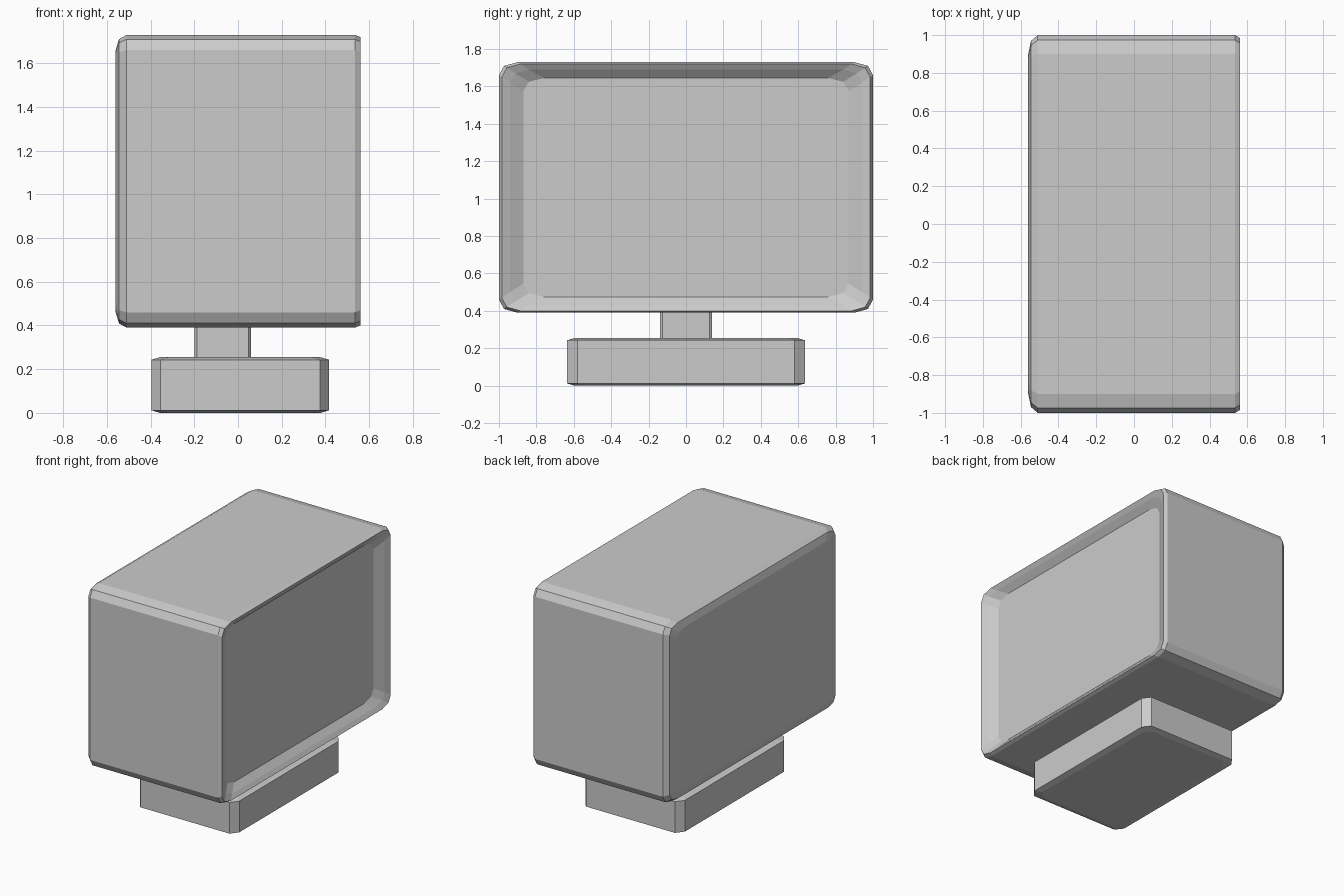
import bpy, bmesh
from mathutils import Vector

if "Cube" in bpy.data.objects:
    bpy.data.objects.remove(bpy.data.objects["Cube"])


def ring(hw, hh, cw, ch, rounded):
    """Rectangle outline with chamfered (or two-facet rounded) corners."""
    corner = [(hw, hh - ch), (hw - cw, hh)]
    if rounded:
        corner.insert(1, (hw - 0.27 * cw, hh - 0.29 * ch))
    flip = corner[::-1]
    return (corner + [(-a, b) for a, b in flip]
            + [(-a, -b) for a, b in corner] + [(a, -b) for a, b in flip])


def loft(name, sections, to_world):
    """Bridge outlines given as (position, outline) and cap both ends."""
    bm = bmesh.new()
    rings = [[bm.verts.new(to_world(a, b, t)) for a, b in pts] for t, pts in sections]
    n = len(rings[0])
    for r0, r1 in zip(rings, rings[1:]):
        for i in range(n):
            j = (i + 1) % n
            bm.faces.new((r0[i], r0[j], r1[j], r1[i]))
    bm.faces.new(rings[0][::-1])
    bm.faces.new(rings[-1])
    bmesh.ops.recalc_face_normals(bm, faces=bm.faces)
    mesh = bpy.data.meshes.new(name)
    bm.to_mesh(mesh)
    bm.free()
    obj = bpy.data.objects.new(name, mesh)
    bpy.context.collection.objects.link(obj)
    return obj


# Cabinet: rounded back, long box, front rim and recessed screen
profile = [  # x, half width, half height, corner width, corner height
    (-0.56, 0.90, 0.60, 0.07, 0.05),
    (-0.545, 0.97, 0.65, 0.09, 0.06),
    (-0.51, 1.00, 0.67, 0.10, 0.07),
    (0.535, 1.00, 0.67, 0.10, 0.07),
    (0.56, 0.985, 0.66, 0.10, 0.07),
    (0.54, 0.94, 0.63, 0.10, 0.07),
    (0.50, 0.87, 0.585, 0.11, 0.07),
]
loft("monitor_cabinet",
     [(x, ring(w, h, cw, ch, True)) for x, w, h, cw, ch in profile],
     lambda a, b, t: Vector((t, a, 1.06 + b)))

# Neck between cabinet and base
loft("neck",
     [(z, ring(0.13, 0.14, 0.012, 0.015, False)) for z in (0.24, 0.41)],
     lambda a, b, t: Vector((a - 0.07, b, t)))

# Base block with chamfered corners and a shallow edge bevel
loft("base",
     [(z, ring(0.407 - d, 0.635 - d, 0.042, 0.055, False))
      for z, d in ((0, 0.04), (0.012, 0), (0.243, 0), (0.255, 0.04))],
     lambda a, b, t: Vector((a + 0.01, b, t)))
